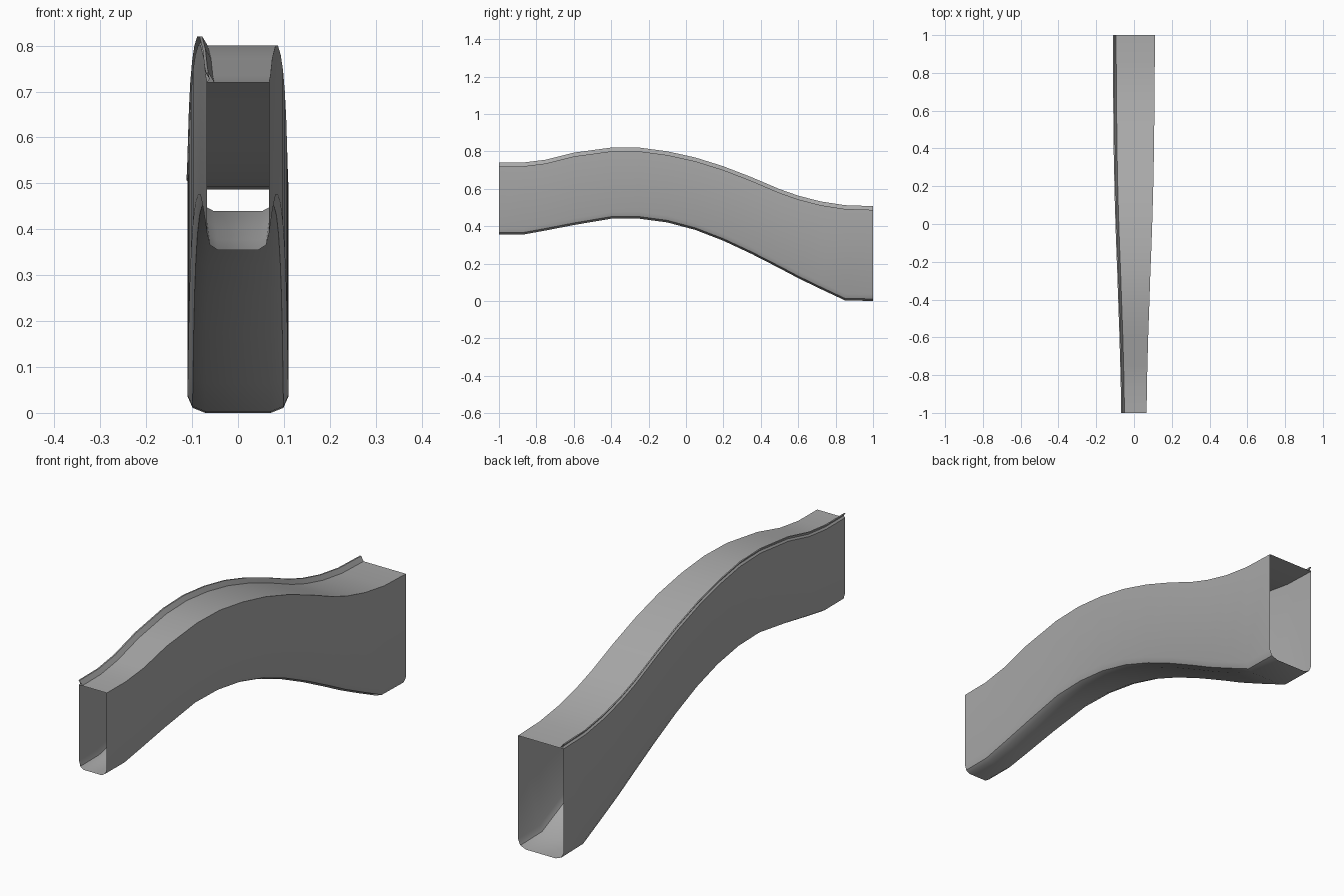
import bpy
import bmesh
import math

if "Cube" in bpy.data.objects:
    bpy.data.objects.remove(bpy.data.objects["Cube"], do_unlink=True)

# Single painted-steel colour
steel = bpy.data.materials.new("plain_grey_steel")
steel.use_nodes = True
colour = (0.4, 0.4, 0.4, 1.0)
steel.diffuse_color = colour
steel.node_tree.nodes["Principled BSDF"].inputs["Base Color"].default_value = colour

# Stations along the rail: y, half width, underside height, top height
stations = [
    (-1, .067, .355, .72), (-.87, .068, .355, .72), (-.75, .071, .377, .735),
    (-.6, .075, .406, .773), (-.4, .082, .44, .80), (-.25, .087, .44, .80),
    (-.1, .093, .42, .78), (.05, .098, .38, .747), (.2, .102, .322, .70),
    (.35, .105, .252, .642), (.5, .107, .175, .578), (.6, .108, .122, .543),
    (.72, .109, .064, .512), (.85, .11, .003, .492), (1, .11, 0, .487),
]


def body_section(w, low, high):
    """Box section with softened lower corners, starting at the underside."""
    half = [(w * .65, low), (w * .9, low + .011), (w, low + .036), (w, high)]
    return half + [(-x, z) for x, z in reversed(half)]


def flange_section(w, low, high):
    """Thin folded seam that leans outward along one upper edge."""
    return [(-w + .016, high), (-w + .004, high + .02), (-w - .002, high + .02),
            (-w + .006, high + .008), (-w, high)]


def loft(name, section, closed):
    """Skin a chain of sections with quads, leaving both ends open."""
    bm = bmesh.new()
    rings = [[bm.verts.new((x, y, z)) for x, z in section(w, low, high)]
             for y, w, low, high in stations]
    count = len(rings[0])
    for a, b in zip(rings, rings[1:]):
        for i in range(count if closed else count - 1):
            j = (i + 1) % count
            bm.faces.new((a[i], b[i], b[j], a[j]))
    mesh = bpy.data.meshes.new(name)
    bm.to_mesh(mesh)
    bm.free()
    mesh.materials.append(steel)
    obj = bpy.data.objects.new(name, mesh)
    bpy.context.collection.objects.link(obj)
    bpy.ops.object.select_all(action="DESELECT")
    obj.select_set(True)
    bpy.context.view_layer.objects.active = obj
    bpy.ops.object.shade_smooth_by_angle(angle=math.radians(40))
    return obj


# Hollow tapering rail and its raised seam
loft("rail_body", body_section, True)
loft("seam_flange", flange_section, False)
